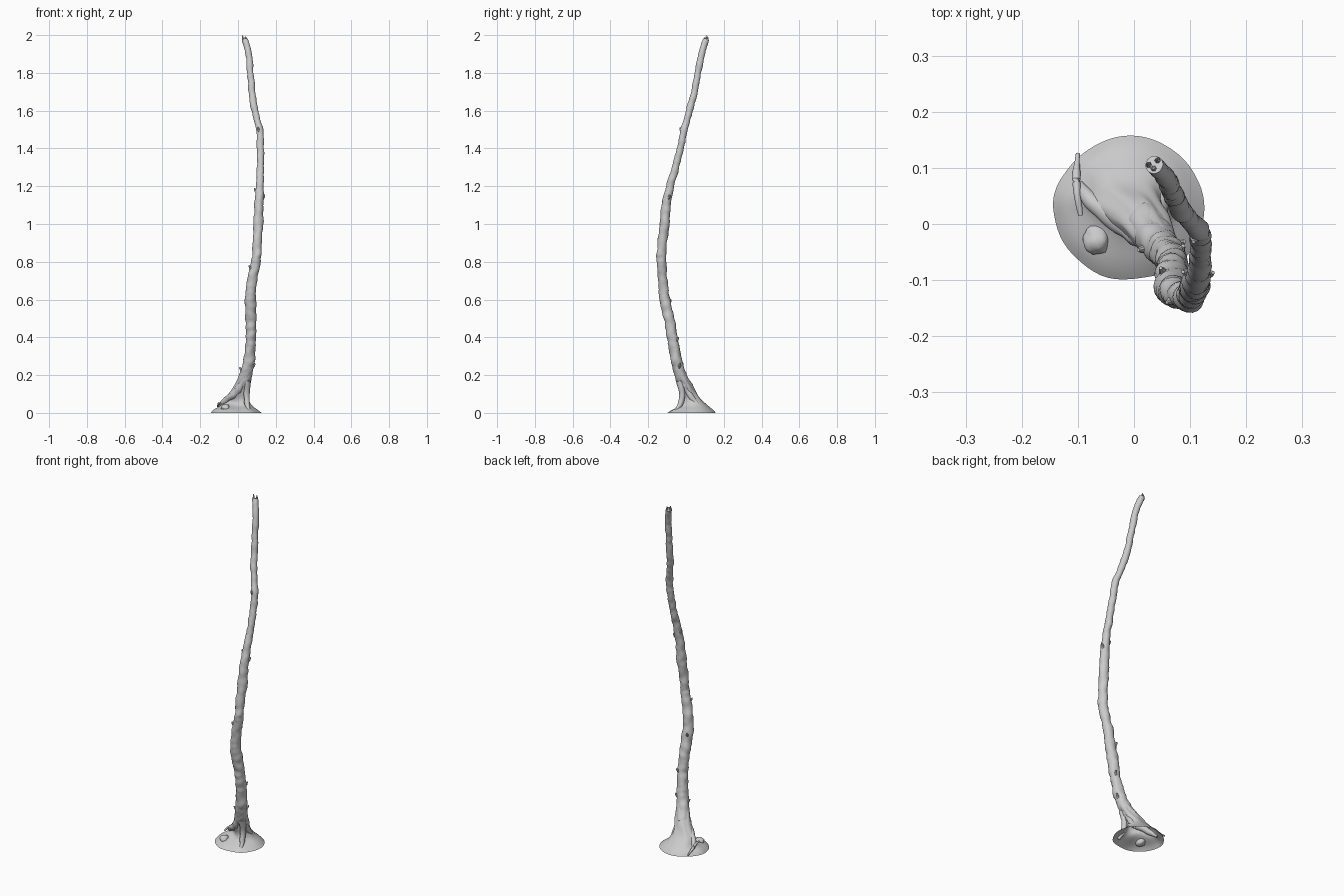
import bpy, bmesh, math, random
from mathutils import Vector, noise

if "Cube" in bpy.data.objects:
    bpy.data.objects.remove(bpy.data.objects["Cube"])

random.seed(4)


def finish(name, bm, angle=40):
    bmesh.ops.recalc_face_normals(bm, faces=bm.faces)
    mesh = bpy.data.meshes.new(name)
    bm.to_mesh(mesh)
    bm.free()
    ob = bpy.data.objects.new(name, mesh)
    bpy.context.collection.objects.link(ob)
    bpy.ops.object.select_all(action='DESELECT')
    ob.select_set(True)
    bpy.context.view_layer.objects.active = ob
    bpy.ops.object.shade_smooth_by_angle(angle=math.radians(angle))
    return ob


def spline(pts, steps):
    """Catmull-Rom through rows of numbers of any width."""
    out = []
    for i in range(len(pts) - 1):
        p = [pts[max(0, min(len(pts) - 1, i + k))] for k in (-1, 0, 1, 2)]
        for s in range(steps):
            t = s / steps
            out.append([0.5 * (2 * b + (c - a) * t + (2 * a - 5 * b + 4 * c - d) * t * t
                               + (3 * b - a - 3 * c + d) * t ** 3)
                        for a, b, c, d in zip(*p)])
    return out + [list(pts[-1])]


def bridge(bm, rings):
    for a, b in zip(rings, rings[1:]):
        n = len(a)
        for i in range(n):
            bm.faces.new((a[i], a[(i + 1) % n], b[(i + 1) % n], b[i]))


def tube(name, pts, steps=8, sides=16, rough=0.0, bands=0.0, caps=True):
    """Sweep a rough round section along rows of (x, y, z, radius)."""
    rows = spline(pts, steps)
    bm = bmesh.new()
    rings = []
    for k, row in enumerate(rows):
        c = Vector(row[:3])
        d = Vector(rows[min(k + 1, len(rows) - 1)][:3]) - Vector(rows[max(k - 1, 0)][:3])
        d.normalize()
        side = Vector((0, 1, 0)).cross(d) if abs(d.y) < 0.9 else Vector((1, 0, 0)).cross(d)
        side.normalize()
        up = d.cross(side)
        band = random.uniform(-bands, bands)
        ring = []
        for i in range(sides):
            a = math.tau * i / sides
            v = side * math.cos(a) + up * math.sin(a)
            n = noise.noise((c + v * row[3]) * 28)
            r = row[3] * (1 + rough * n + band * max(0, math.sin(a + k * 1.7)))
            ring.append(bm.verts.new(c + v * r))
        rings.append(ring)
    bridge(bm, rings)
    if caps:
        bm.faces.new(rings[0])
        bm.faces.new(rings[-1])
    return finish(name, bm)


# Crooked trunk
trunk_path = [
    (0.020, 0.002, 0.13, 0.036), (0.046, -0.036, 0.22, 0.032),
    (0.062, -0.057, 0.31, 0.029), (0.070, -0.072, 0.40, 0.028),
    (0.068, -0.090, 0.50, 0.029), (0.066, -0.112, 0.60, 0.028),
    (0.076, -0.123, 0.70, 0.026), (0.095, -0.130, 0.80, 0.025),
    (0.102, -0.128, 0.87, 0.024), (0.107, -0.114, 1.00, 0.025),
    (0.111, -0.104, 1.10, 0.024), (0.116, -0.085, 1.20, 0.021),
    (0.119, -0.055, 1.30, 0.019), (0.119, -0.030, 1.40, 0.0185),
    (0.114, -0.010, 1.50, 0.018), (0.089, 0.018, 1.60, 0.018),
    (0.074, 0.044, 1.70, 0.0175), (0.065, 0.062, 1.80, 0.017),
    (0.058, 0.080, 1.89, 0.017), (0.036, 0.105, 1.977, 0.016)]
tube("trunk", trunk_path, steps=9, sides=18, rough=0.22, bands=0.07)

# Splintered top
for x, y, h in ((0.026, 0.104, 2.0), (0.042, 0.112, 1.995), (0.035, 0.097, 1.985)):
    tube("top_splinter", [(x, y, 1.96, 0.006), (x, y + 0.002, 1.982, 0.005),
                          (x - 0.002, y + 0.004, h, 0.001)], steps=3, sides=6)

# Flared stump and root mound, open underneath: z, centre x, centre y, radius x, radius y
flare = [(0.00, -0.007, 0.027, 0.136, 0.127), (0.018, -0.010, 0.030, 0.116, 0.107),
         (0.040, -0.010, 0.035, 0.086, 0.077), (0.070, -0.010, 0.028, 0.068, 0.054),
         (0.100, 0.001, 0.018, 0.054, 0.043), (0.140, 0.020, 0.002, 0.042, 0.035),
         (0.180, 0.035, -0.019, 0.035, 0.033), (0.220, 0.046, -0.036, 0.032, 0.031)]
bm = bmesh.new()
rings = []
SIDES = 64
for z, cx, cy, rx, ry in spline(flare, 5):
    ring = []
    for i in range(SIDES):
        a = math.tau * i / SIDES
        p = Vector((math.cos(a) * rx, math.sin(a) * ry, 0))
        high = math.sin(math.pi * min(1, z / 0.22))
        n = noise.noise(Vector((math.cos(a) * 1.6, math.sin(a) * 1.6, z * 14)))
        p *= 1 + n * (0.05 + 0.13 * high)
        # hollow below the front left root
        facing = max(0, math.cos(a - math.radians(232))) ** 2
        p *= 1 - 0.5 * facing * math.exp(-((z - 0.06) / 0.032) ** 2)
        ring.append(bm.verts.new((cx + p.x, cy + p.y, max(0, z))))
    rings.append(ring)
bridge(bm, rings)
finish("root_mound", bm, 60)

# Roots running down the flare
roots = {
    "left_root": [(0.030, -0.035, 0.18, 0.018), (0.000, -0.016, 0.12, 0.020),
                  (-0.045, 0.018, 0.080, 0.018), (-0.080, 0.045, 0.055, 0.014),
                  (-0.098, 0.070, 0.030, 0.008)],
    "thin_root": [(-0.100, 0.125, 0.010, 0.004), (-0.103, 0.085, 0.036, 0.007),
                  (-0.101, 0.050, 0.050, 0.007), (-0.095, 0.015, 0.050, 0.004)],
    "back_root": [(0.045, -0.020, 0.17, 0.016), (0.042, 0.015, 0.105, 0.016),
                  (0.048, 0.050, 0.055, 0.014), (0.062, 0.080, 0.022, 0.008)],
    "front_root": [(0.050, -0.035, 0.17, 0.018), (0.046, -0.020, 0.10, 0.016),
                   (0.050, -0.030, 0.045, 0.014), (0.058, -0.055, 0.012, 0.008)],
}
for name, path in roots.items():
    tube(name, path, steps=6, sides=12, rough=0.25)

# Knob of soil in front of the hollow
bm = bmesh.new()
bmesh.ops.create_icosphere(bm, subdivisions=3, radius=1)
for v in bm.verts:
    s = 1 + 0.2 * noise.noise(v.co * 1.5)
    v.co = Vector((-0.066 + v.co.x * 0.024 * s, -0.028 + v.co.y * 0.026 * s,
                   0.026 + v.co.z * 0.020 * s))
finish("soil_knob", bm, 60)

# Broken twig stubs and lifted bark flakes
rows = spline(trunk_path, 9)
for k, deg in ((10, 190), (12, 20), (26, 60), (44, 120), (60, 200), (94, 20), (97, 170), (126, 250)):
    x, y, z, r = rows[k]
    d = Vector((math.cos(math.radians(deg)), math.sin(math.radians(deg)), 0))
    c = Vector((x, y, z))
    pts = [(*(c + d * r * f + Vector((0, 0, h))), w)
           for f, h, w in ((0.7, -0.012, 0.008), (1.05, 0.0, 0.007), (1.3, 0.012, 0.003))]
    tube("twig_stub", pts, steps=3, sides=7, rough=0.2)
